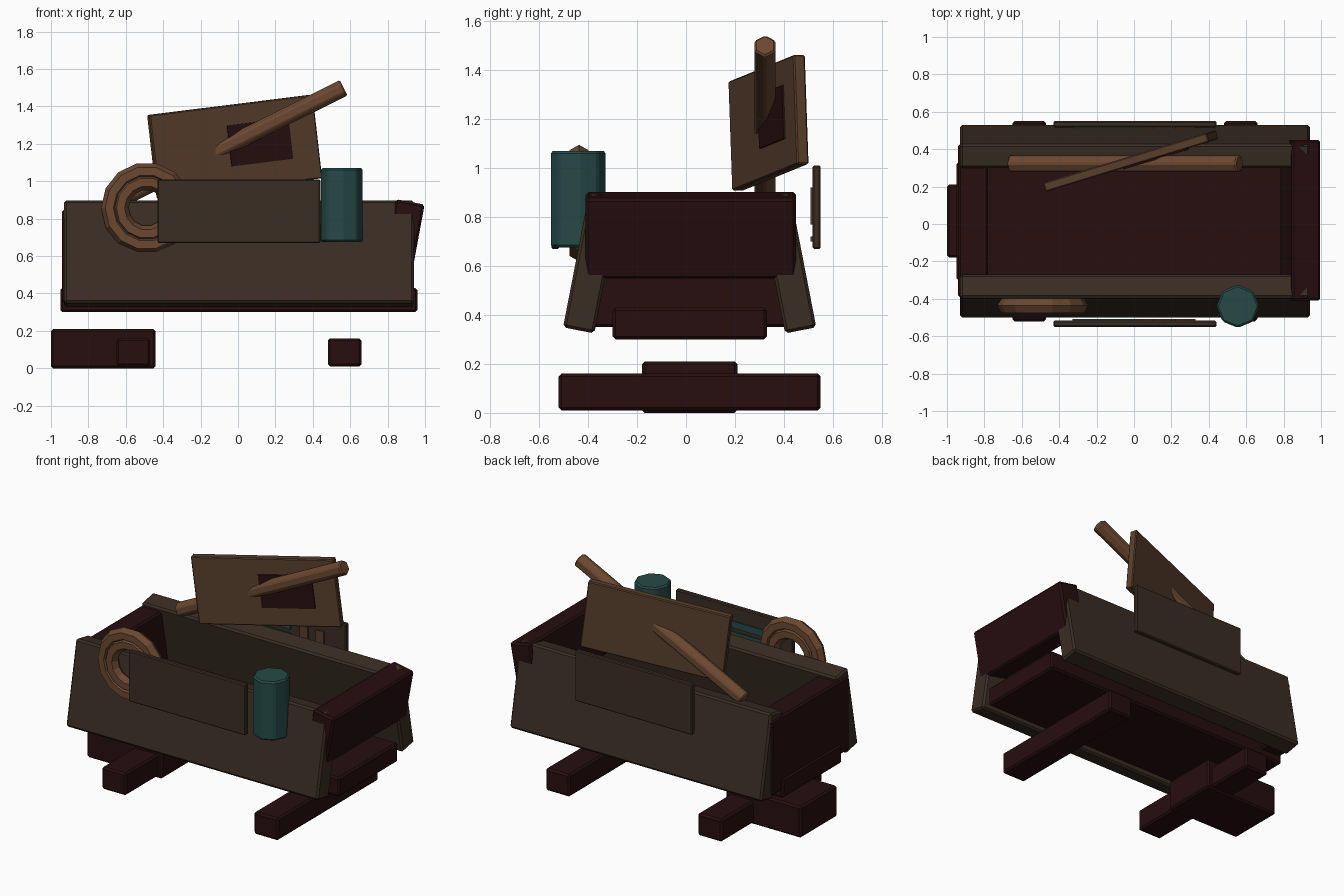
import bpy, bmesh, math
from mathutils import Vector, Matrix

if "Cube" in bpy.data.objects:
    bpy.data.objects.remove(bpy.data.objects["Cube"])


def material(name, rgb):
    m = bpy.data.materials.new(name)
    m.diffuse_color = (*rgb, 1)
    m.use_nodes = True
    m.node_tree.nodes["Principled BSDF"].inputs["Base Color"].default_value = m.diffuse_color
    return m


MAROON = material("dark maroon wood", (0.020, 0.0042, 0.005))
DARK = material("dark brown wood", (0.042, 0.026, 0.017))
PLANK = material("mid brown wood", (0.098, 0.047, 0.024))
ROPE = material("light brown wood", (0.145, 0.064, 0.030))
TEAL = material("dark teal", (0.019, 0.068, 0.062))


def finish(name, bm, mat, matrix, bevel=0.0):
    mesh = bpy.data.meshes.new(name)
    bmesh.ops.recalc_face_normals(bm, faces=bm.faces)
    bm.to_mesh(mesh)
    bm.free()
    mesh.materials.append(mat)
    ob = bpy.data.objects.new(name, mesh)
    bpy.context.collection.objects.link(ob)
    ob.matrix_world = matrix
    if bevel:
        mod = ob.modifiers.new("edge bevel", 'BEVEL')
        mod.width = bevel
        mod.segments = 1
    return ob


def box(name, center, size, mat, rot=Matrix.Identity(4), bevel=0.012):
    bm = bmesh.new()
    bmesh.ops.create_cube(bm, size=1)
    bmesh.ops.scale(bm, vec=size, verts=bm.verts)
    return finish(name, bm, mat, Matrix.Translation(center) @ rot, bevel)


def span(name, x, y, z, mat, bevel=0.012):
    """Box given by its extents on each axis."""
    c = [(a + b) / 2 for a, b in (x, y, z)]
    s = [b - a for a, b in (x, y, z)]
    return box(name, c, s, mat, bevel=bevel)


def rod(name, p, q, radius, sides, mat, turn=0.0, bevel=0.008):
    p, q = Vector(p), Vector(q)
    bm = bmesh.new()
    bmesh.ops.create_cone(bm, cap_ends=True, segments=sides, radius1=radius,
                          radius2=radius, depth=(q - p).length)
    rot = (q - p).to_track_quat('Z', 'Y').to_matrix().to_4x4()
    return finish(name, bm, mat, Matrix.Translation((p + q) / 2) @ rot
                  @ Matrix.Rotation(turn, 4, 'Z'), bevel)


def ring(name, center, major, minor, mat, segments=14, sides=6):
    """Low-poly ring standing upright in the xz plane."""
    bm = bmesh.new()
    loops = []
    for i in range(segments):
        a = math.tau * i / segments
        loop = []
        for j in range(sides):
            b = math.tau * j / sides
            r = major + minor * math.cos(b)
            loop.append(bm.verts.new((r * math.cos(a), minor * math.sin(b), r * math.sin(a))))
        loops.append(loop)
    for i in range(segments):
        u, v = loops[i], loops[(i + 1) % segments]
        for j in range(sides):
            k = (j + 1) % sides
            bm.faces.new((u[j], u[k], v[k], v[j]))
    return finish(name, bm, mat, Matrix.Translation(center))


MID = 0.015  # cart centre line in y

# Cart body
span("cart_floor", (-0.95, 0.96), (-0.30, 0.33), (0.30, 0.43), MAROON)
span("left_end_board", (-0.94, -0.78), (-0.395, 0.43), (0.35, 0.85), MAROON)
box("right_end_board", (0.89, 0.02, 0.725), (0.157, 0.86, 0.335), MAROON,
    Matrix.Rotation(math.radians(10.5), 4, 'Y'))
for name, s in (("front", -1), ("back", 1)):
    box(name + "_side_board", (0.005, MID + s * 0.4, 0.612), (1.87, 0.13, 0.56), DARK,
        Matrix.Rotation(s * math.radians(11), 4, 'X'))

# Runners and hitch block
for name, x in (("left", -0.56), ("right", 0.57)):
    span(name + "_runner", (x - 0.09, x + 0.09), (-0.52, 0.55), (0.01, 0.16), MAROON)
span("hitch_block", (-1.0, -0.44), (-0.18, 0.21), (0.0, 0.21), MAROON)

# Side panels with thin inward-facing strips
for name, s in (("front", -1), ("back", 1)):
    span(name + "_panel", (-0.43, 0.44), sorted((s * 0.517, s * 0.55)), (0.67, 1.01), DARK, 0.006)
    inner = sorted((s * 0.509, s * 0.5175))
    for i, z in enumerate((0.80, 0.87)):
        span(f"{name}_teal_strip_{i}", (-0.33, 0.03), inner, (z, z + 0.045), TEAL, 0)
    for i, x in enumerate((0.10, 0.22)):
        span(f"{name}_upright_strip_{i}", (x, x + 0.06), inner, (0.77, 0.92), PLANK, 0)
    span(name + "_low_strip", (-0.33, 0.33), inner, (0.70, 0.72), PLANK, 0)

# Barrel on the front side
rod("barrel", (0.555, -0.44, 0.675), (0.555, -0.44, 1.07), 0.115, 8, TEAL, bevel=0.01)

# Rope coil
ring("outer_rope_coil", (-0.488, -0.437, 0.857), 0.20, 0.044, ROPE)
ring("inner_rope_coil", (-0.488, -0.437, 0.857), 0.14, 0.044, ROPE)

# Leaning signboard with a dark patch, and the pole through it
tilt = Matrix.Rotation(math.radians(17), 4, 'Z') @ Matrix.Rotation(math.radians(-6.8), 4, 'Y')
centre = Vector((-0.018, 0.337, 1.185))
box("signboard", centre, (0.92, 0.05, 0.45), PLANK, tilt, 0.006)
box("sign_patch", centre + tilt @ Vector((0.135, -0.028, 0.008)), (0.345, 0.009, 0.22),
    MAROON, tilt, 0)
rod("pole", (-0.66, 0.323, 0.89), (0.565, 0.323, 1.50), 0.05, 6, ROPE)
